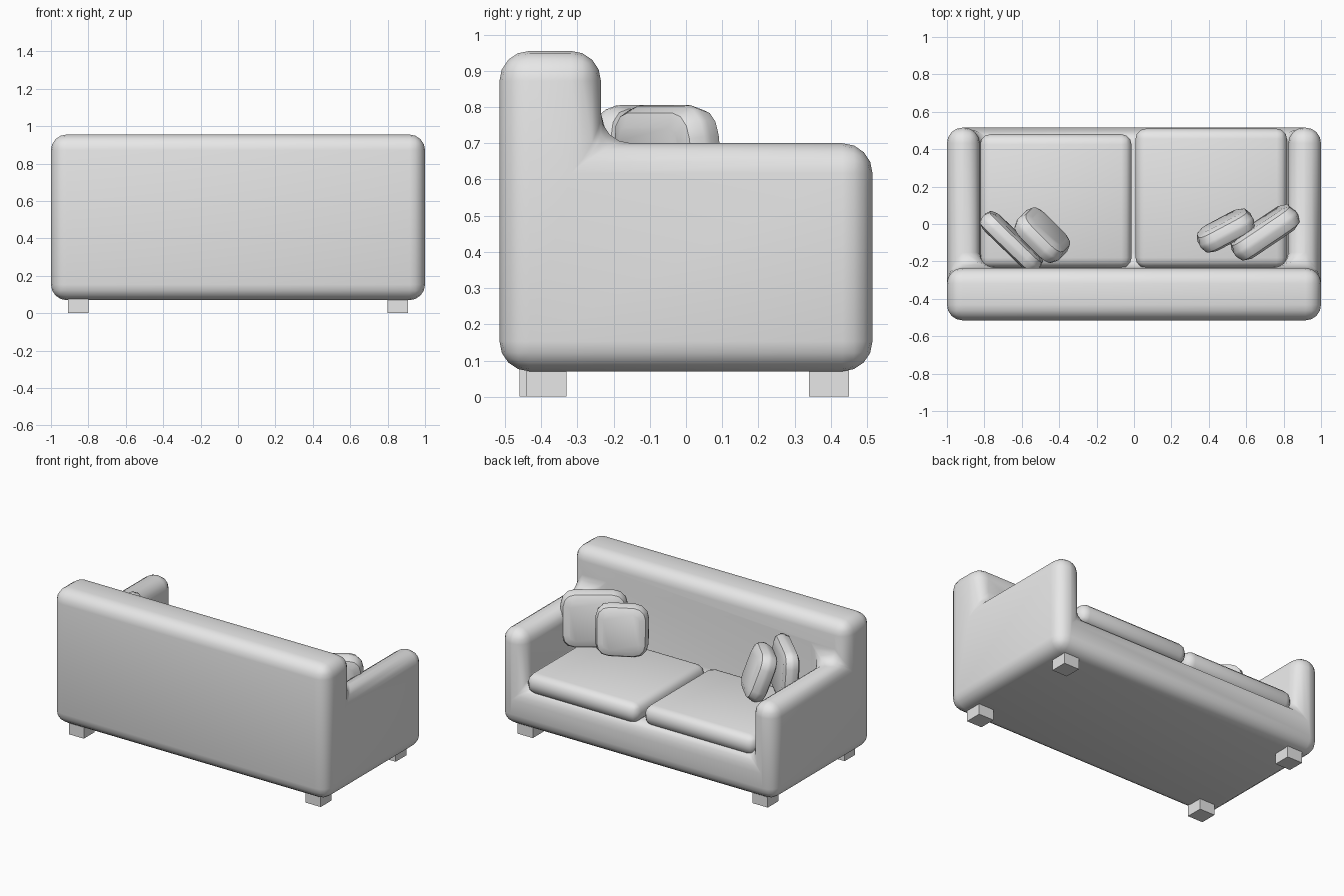
import bpy, bmesh, math
from mathutils import Matrix, Vector

cube = bpy.data.objects.get("Cube")
if cube:
    bpy.data.objects.remove(cube, do_unlink=True)

fabric = bpy.data.materials.new("light_grey")
fabric.use_nodes = True
fabric.diffuse_color = (0.8, 0.8, 0.8, 1)
fabric.node_tree.nodes["Principled BSDF"].inputs["Base Color"].default_value = (0.8, 0.8, 0.8, 1)


def finish(bm, name, radius=0.0, segments=4, smooth=True):
    """Round every edge, then turn the bmesh into a shaded object."""
    if radius:
        bmesh.ops.bevel(bm, geom=bm.edges[:], offset=radius, segments=segments,
                        profile=0.5, affect='EDGES', clamp_overlap=True)
    bmesh.ops.recalc_face_normals(bm, faces=bm.faces[:])
    mesh = bpy.data.meshes.new(name)
    bm.to_mesh(mesh)
    bm.free()
    mesh.materials.append(fabric)
    obj = bpy.data.objects.new(name, mesh)
    bpy.context.collection.objects.link(obj)
    if smooth:
        bpy.ops.object.select_all(action='DESELECT')
        obj.select_set(True)
        bpy.context.view_layer.objects.active = obj
        bpy.ops.object.shade_smooth_by_angle(angle=math.radians(40))
    return obj


def box(name, size, matrix, radius=0.0, segments=3, smooth=True):
    bm = bmesh.new()
    bmesh.ops.create_cube(bm, size=1, matrix=Matrix.Diagonal((*size, 1)))
    obj = finish(bm, name, radius, segments, smooth)
    obj.matrix_world = matrix
    return obj


# Frame: base, arms and backrest as one skin around a coarse block layout
xs = (-1, -0.825, 0.825, 1)
ys = (-0.515, -0.235, 0.515)
zs = (0.07, 0.33, 0.70, 0.955)


def solid(i, j, k):
    if not (0 <= i < 3 and 0 <= j < 2 and 0 <= k < 3):
        return False
    return k == 0 or j == 0 or (k == 1 and i != 1)


bm = bmesh.new()
for i in range(3):
    for j in range(2):
        for k in range(3):
            if not solid(i, j, k):
                continue
            for axis in range(3):
                for side in (0, 1):
                    nb = [i, j, k]
                    nb[axis] += 2 * side - 1
                    if solid(*nb):
                        continue
                    u, v = [a for a in range(3) if a != axis]
                    corners = []
                    for du, dv in ((0, 0), (1, 0), (1, 1), (0, 1)):
                        p = [i, j, k]
                        p[axis] += side
                        p[u] += du
                        p[v] += dv
                        corners.append(bm.verts.new((xs[p[0]], ys[p[1]], zs[p[2]])))
                    bm.faces.new(corners)
bmesh.ops.remove_doubles(bm, verts=bm.verts[:], dist=1e-5)
bmesh.ops.recalc_face_normals(bm, faces=bm.faces[:])
bmesh.ops.dissolve_limit(bm, angle_limit=0.02, verts=bm.verts[:], edges=bm.edges[:])
finish(bm, "sofa_frame", 0.083, 4)

# Seat cushions: the left one sits slightly further forward
for name, x, front in (("seat_cushion_left", 0.413, 0.51), ("seat_cushion_right", -0.418, 0.48)):
    depth = front + 0.235
    box(name, (0.81, depth, 0.13), Matrix.Translation((x, front - depth / 2, 0.375)), 0.055, 3)

# Throw pillows: position, size, turn and backward lean
pillows = (
    ("pillow_left_small", (0.49, -0.035, 0.61), (0.32, 0.12, 0.33), 28, 8),
    ("pillow_left_large", (0.70, -0.045, 0.625), (0.40, 0.13, 0.36), 34, 6),
    ("pillow_right_large", (-0.655, -0.095, 0.625), (0.41, 0.10, 0.36), -44, 4),
    ("pillow_right_small", (-0.49, -0.06, 0.585), (0.31, 0.12, 0.32), -45, 20),
)
for name, loc, size, turn, lean in pillows:
    m = (Matrix.Translation(loc) @ Matrix.Rotation(math.radians(turn), 4, 'Z')
         @ Matrix.Rotation(math.radians(lean), 4, 'X'))
    # Plump cushion: round the four outline corners first, then the rim
    bm = bmesh.new()
    bmesh.ops.create_cube(bm, size=1, matrix=Matrix.Diagonal((*size, 1)))
    thick = [e for e in bm.edges if abs(e.verts[0].co.y - e.verts[1].co.y) > 0.01]
    bmesh.ops.bevel(bm, geom=thick, offset=0.085, segments=3, profile=0.5, affect='EDGES')
    rim = [e for e in bm.edges if abs(e.verts[0].co.y - e.verts[1].co.y) < 0.001]
    bmesh.ops.bevel(bm, geom=rim, offset=size[1] * 0.42, segments=2, profile=0.5,
                    affect='EDGES')
    finish(bm, name).matrix_world = m

# Feet
feet = (("foot_back_left", 0.855, -0.385), ("foot_back_right", -0.855, -0.405),
        ("foot_front_left", 0.855, 0.395), ("foot_front_right", -0.855, 0.395))
for name, x, y in feet:
    box(name, (0.11, 0.11, 0.10), Matrix.Translation((x, y, 0.05)), smooth=False)
